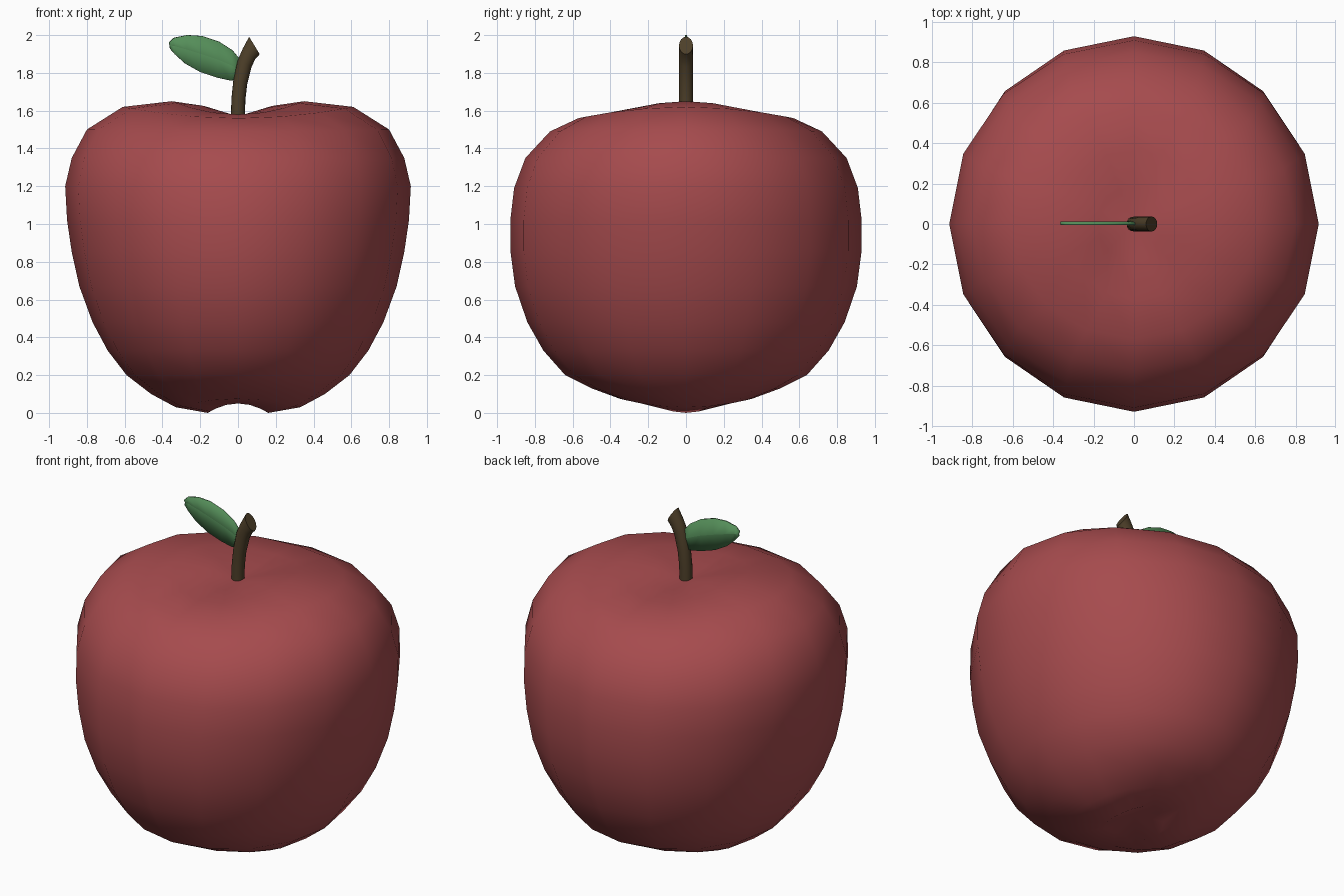
import bpy, bmesh
from math import sin, cos, tau

if "Cube" in bpy.data.objects:
    bpy.data.objects.remove(bpy.data.objects["Cube"])


def make_object(name, verts, faces, color, angle):
    me = bpy.data.meshes.new(name)
    me.from_pydata(verts, [], faces)
    bm = bmesh.new()
    bm.from_mesh(me)
    bmesh.ops.recalc_face_normals(bm, faces=bm.faces)
    bm.to_mesh(me)
    bm.free()
    ob = bpy.data.objects.new(name, me)
    bpy.context.collection.objects.link(ob)
    mat = bpy.data.materials.new(name + "_color")
    mat.diffuse_color = (*color, 1)
    mat.use_nodes = True
    mat.node_tree.nodes["Principled BSDF"].inputs["Base Color"].default_value = mat.diffuse_color
    me.materials.append(mat)
    bpy.ops.object.select_all(action='DESELECT')
    ob.select_set(True)
    bpy.context.view_layer.objects.active = ob
    bpy.ops.object.shade_smooth_by_angle(angle=angle)
    return ob


def bridge(rings, n):
    return [(r * n + i, r * n + (i + 1) % n, (r + 1) * n + (i + 1) % n, (r + 1) * n + i)
            for r in range(rings - 1) for i in range(n)]


# Apple body: rings blend a front profile (x, z) into a side profile (y, z)
front = [(.18, 1.625), (.35, 1.65), (.61, 1.62), (.80, 1.5), (.88, 1.35), (.915, 1.2),
         (.905, 1.02), (.88, .85), (.84, .67), (.77, .48), (.69, .33), (.59, .2),
         (.46, .1), (.33, .03), (.16, 0)]
side = [(.18, 1.575), (.37, 1.58), (.57, 1.56), (.72, 1.49), (.85, 1.35), (.91, 1.19),
        (.93, 1.02), (.93, .86), (.905, .67), (.84, .48), (.755, .33), (.64, .2),
        (.5, .13), (.35, .075), (.17, .05)]
N = 16
verts = []
for (rx, zx), (ry, zy) in zip(front, side):
    for i in range(N):
        c, s = cos(tau * i / N), sin(tau * i / N)
        verts.append((rx * c, ry * s, zx * c * c + zy * s * s))
faces = bridge(len(front), N)
top, bottom = len(verts), len(verts) + 1
last = (len(front) - 1) * N
verts += [(0, 0, 1.57), (0, 0, .09)]
for i in range(N):
    j = (i + 1) % N
    faces += [(top, i, j), (bottom, last + j, last + i)]
make_object("apple_body", verts, faces, (.38, .07, .075), 1.4)

# Stem: bent tube with a slanted cut; each ring is centre x, z and its half-width vector
M = 16
stem = [(0, 1.575, .037, 0), (.002, 1.66, .037, -.003), (.012, 1.75, .037, -.008),
        (.035, 1.85, .037, -.017), (.058, 1.9, .033, -.028), (.087, 1.945, .028, -.046)]
verts = [(x + dx * cos(tau * i / M), .037 * sin(tau * i / M), z + dz * cos(tau * i / M))
         for x, z, dx, dz in stem for i in range(M)]
faces = bridge(len(stem), M)
faces += [tuple(range(M)), tuple(range(len(verts) - M, len(verts)))]
make_object("stem", verts, faces, (.075, .05, .022), .7)

# Leaf: upper edge, midrib and lower edge joined in strips
upper = [(-.365, 1.96), (-.34, 1.985), (-.27, 2.0), (-.19, 1.995), (-.1, 1.965), (-.03, 1.92), (.02, 1.86)]
lower = [(-.36, 1.93), (-.335, 1.9), (-.28, 1.85), (-.2, 1.805), (-.11, 1.775), (-.04, 1.76), (.01, 1.765)]
verts, faces = [], []
for (ux, uz), (lx, lz) in zip(upper, lower):
    verts += [(ux, 0, uz), ((ux + lx) / 2, .007, (uz + lz) / 2), (lx, 0, lz)]
for k in range(len(upper) - 1):
    for s in (0, 1):
        a = k * 3 + s
        faces.append((a, a + 1, a + 4, a + 3))
leaf = make_object("leaf", verts, faces, (.09, .27, .1), .08)
mod = leaf.modifiers.new("thickness", 'SOLIDIFY')
mod.thickness = .012
mod.offset = 0
